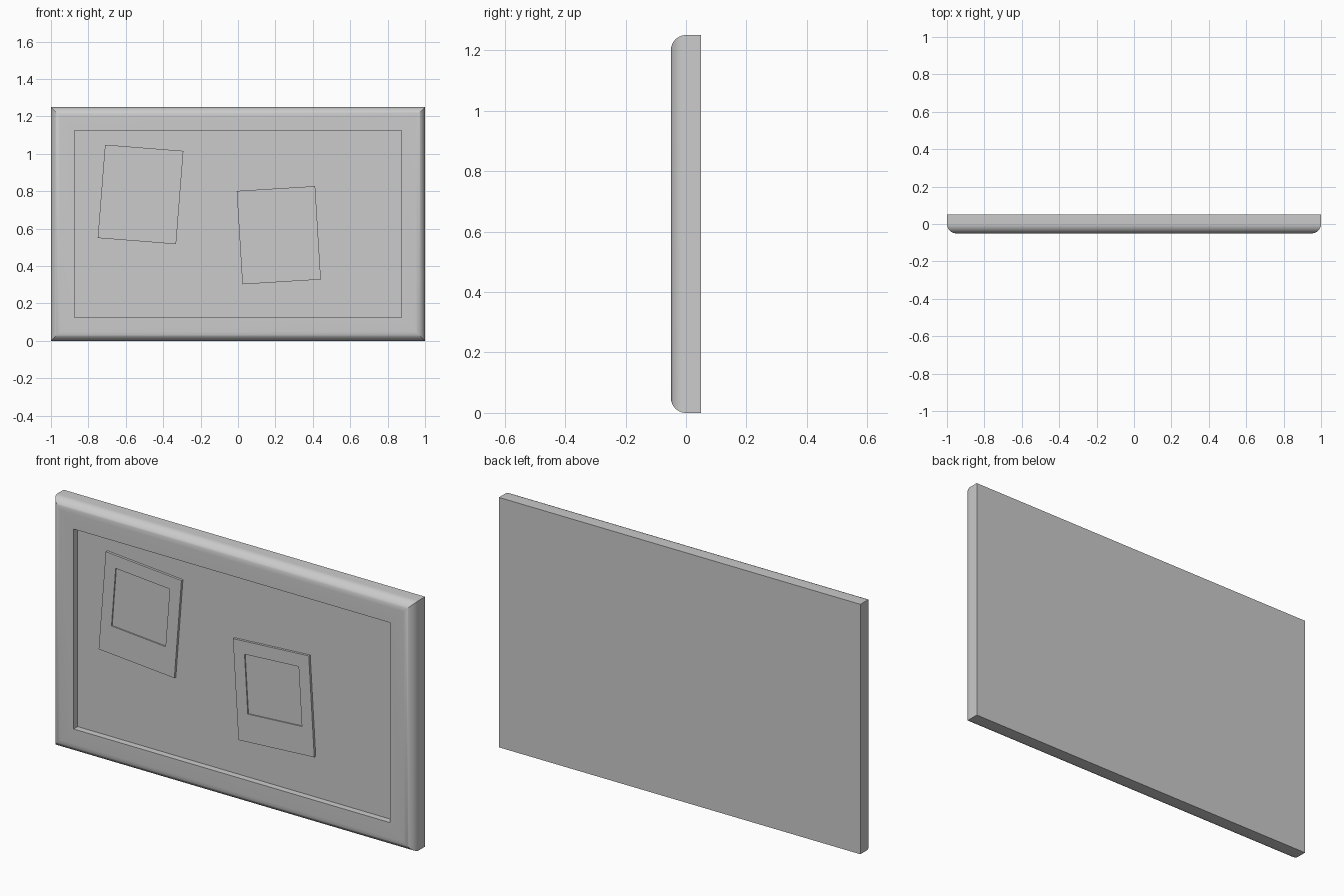
import bpy, bmesh
from math import sin, cos, pi, radians

if "Cube" in bpy.data.objects:
    bpy.data.objects.remove(bpy.data.objects["Cube"])


def ring_loft(name, rings, location=(0, 0, 0), tilt=0):
    """Loft rectangles (x0, x1, z0, z1, y) from back to front and cap both ends."""
    bm = bmesh.new()
    loops = []
    for x0, x1, z0, z1, y in rings:
        corners = ((x0, z0), (x1, z0), (x1, z1), (x0, z1))
        loops.append([bm.verts.new((x, y, z)) for x, z in corners])
    for a, b in zip(loops, loops[1:]):
        for i in range(4):
            j = (i + 1) % 4
            bm.faces.new((a[i], a[j], b[j], b[i]))
    bm.faces.new(loops[0])
    bm.faces.new(loops[-1])
    bmesh.ops.recalc_face_normals(bm, faces=bm.faces)
    mesh = bpy.data.meshes.new(name)
    bm.to_mesh(mesh)
    bm.free()
    obj = bpy.data.objects.new(name, mesh)
    bpy.context.collection.objects.link(obj)
    obj.location = location
    obj.rotation_euler.y = -radians(tilt)
    return obj


def inset(d, y):
    return (-1 + d, 1 - d, d, 1.25 - d, y)


# Frame: square back, quarter-round front edge, recessed panel
R = 0.05
FLOOR = -0.018
rings = [inset(0, 0.05)]
for k in range(13):
    t = k / 12 * pi / 2
    rings.append(inset(R * (1 - cos(t)), -R * sin(t)))
rings += [inset(0.125, -0.05), inset(0.125, FLOOR)]
frame = ring_loft("frame", rings)
bpy.context.view_layer.objects.active = frame
frame.select_set(True)
bpy.ops.object.shade_smooth_by_angle(angle=radians(30))

# Instant photos: thin cards with a shallow picture window, wider border below
W, H, T, DEPTH = 0.21, 0.25, 0.012, 0.006
window = (-0.15, 0.15, -0.11, 0.185)
card = [
    (-W, W, -H, H, 0),
    (-W, W, -H, H, -T),
    (*window, -T),
    (*window, -T + DEPTH),
]
for side, x, z, tilt in (("left", -0.521, 0.783, -4.5), ("right", 0.218, 0.565, 3.5)):
    ring_loft(side + "_photo", card, (x, FLOOR, z), tilt)
